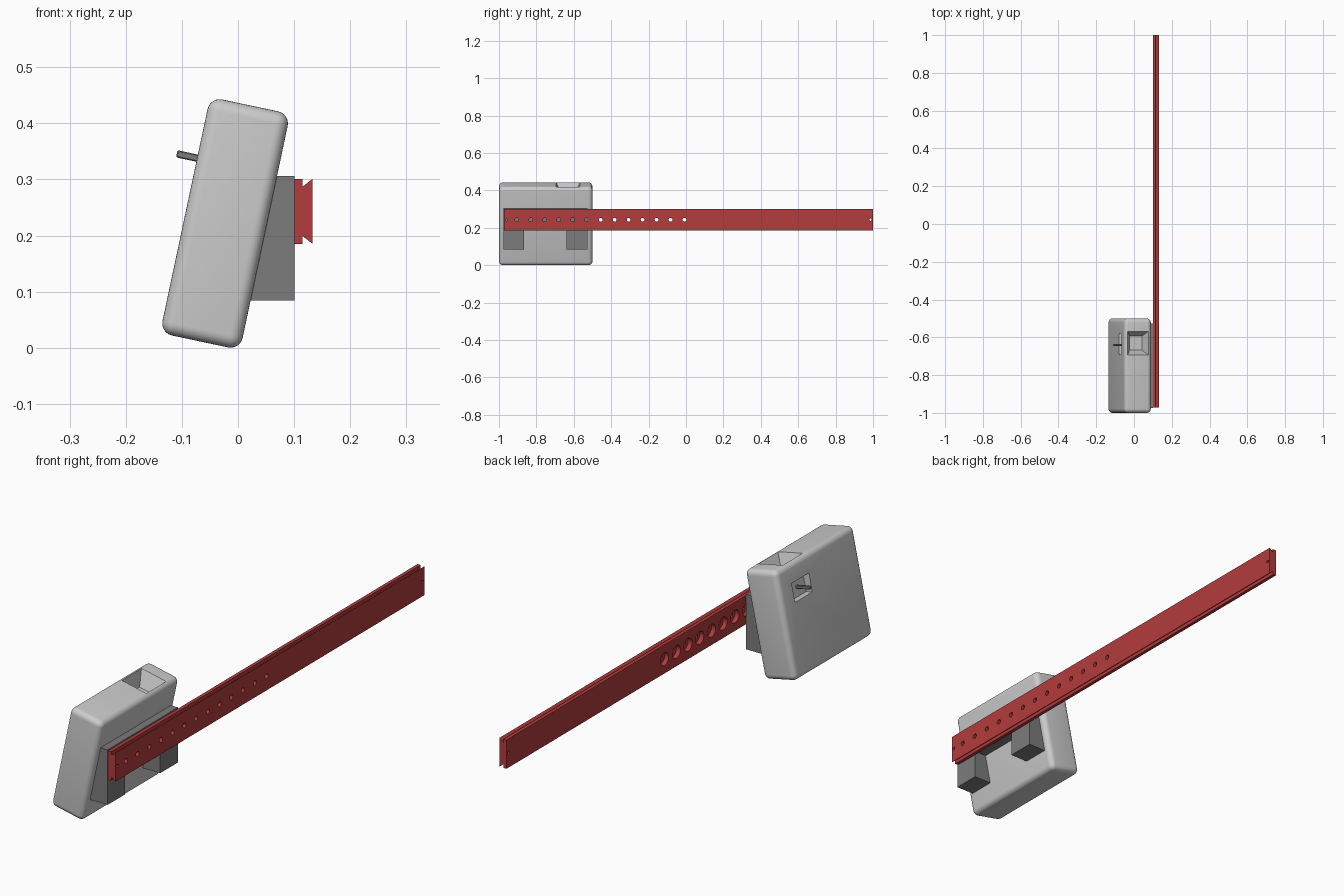
import bpy, bmesh, math
from mathutils import Matrix, Vector

if "Cube" in bpy.data.objects:
    bpy.data.objects.remove(bpy.data.objects["Cube"])

TILT = Matrix.Translation((-0.023, -0.75, 0.2215)) @ Matrix.Rotation(math.radians(12), 4, 'Y')


def material(name, rgb):
    m = bpy.data.materials.new(name)
    m.diffuse_color = (*rgb, 1)
    m.use_nodes = True
    m.node_tree.nodes["Principled BSDF"].inputs["Base Color"].default_value = m.diffuse_color
    return m


def finish(name, bm, mat=None, matrix=None):
    if matrix:
        bm.transform(matrix)
    bmesh.ops.recalc_face_normals(bm, faces=bm.faces)
    me = bpy.data.meshes.new(name)
    bm.to_mesh(me)
    bm.free()
    ob = bpy.data.objects.new(name, me)
    bpy.context.collection.objects.link(ob)
    if mat:
        me.materials.append(mat)
    return ob


def add_box(bm, lo, hi):
    lo, hi = Vector(lo), Vector(hi)
    m = Matrix.Translation((lo + hi) / 2) @ Matrix.Diagonal((*(hi - lo), 1))
    bmesh.ops.create_cube(bm, size=1, matrix=m)


def add_prism(bm, profile, y0, y1):
    """Extrude an x/z profile along y."""
    f = bm.faces.new([bm.verts.new((x, y0, z)) for x, z in profile])
    ext = bmesh.ops.extrude_face_region(bm, geom=[f])
    vs = [g for g in ext['geom'] if isinstance(g, bmesh.types.BMVert)]
    bmesh.ops.translate(bm, verts=vs, vec=(0, y1 - y0, 0))


def add_hole(bm, y, r, x0, x1):
    m = Matrix.Translation(((x0 + x1) / 2, y, 0.243)) @ Matrix.Rotation(math.pi / 2, 4, 'Y')
    bmesh.ops.create_cone(bm, cap_ends=True, segments=24, radius1=r, radius2=r,
                          depth=x1 - x0, matrix=m)


def activate(ob):
    bpy.ops.object.select_all(action='DESELECT')
    ob.select_set(True)
    bpy.context.view_layer.objects.active = ob


def cut(ob, cutter):
    activate(ob)
    mod = ob.modifiers.new("cut", 'BOOLEAN')
    mod.operation, mod.solver, mod.object = 'DIFFERENCE', 'EXACT', cutter
    bpy.ops.object.modifier_apply(modifier=mod.name)
    bpy.data.objects.remove(cutter)


red = material("red_rail", (0.45, 0.045, 0.045))
dark = material("dark_grey", (0.2, 0.2, 0.2))

# Tilted rounded housing
bm = bmesh.new()
add_box(bm, (-0.073, -0.25, -0.215), (0.073, 0.25, 0.215))
bmesh.ops.bevel(bm, geom=bm.edges[:], offset=0.022, segments=6, profile=0.5, affect='EDGES')
body = finish("housing", bm, matrix=TILT)

# Funnel pocket in the top of the housing
bm = bmesh.new()
add_box(bm, (-0.057, 0.055, 0.155), (0.057, 0.183, 0.217))
for v in bm.verts:
    if v.co.z < 0.2:
        v.co.x *= 0.58
        v.co.y = 0.119 + (v.co.y - 0.119) * 0.58
cut(body, finish("funnel_cutter", bm, matrix=TILT))

# Lever slot in the left face
bm = bmesh.new()
add_box(bm, (-0.1, 0.06, 0.066), (-0.045, 0.17, 0.14))
cut(body, finish("slot_cutter", bm, matrix=TILT))
activate(body)
bpy.ops.object.shade_smooth_by_angle(angle=math.radians(30))

# Lever
bm = bmesh.new()
add_box(bm, (-0.11, 0.104, 0.097), (-0.04, 0.115, 0.11))
bmesh.ops.bevel(bm, geom=bm.edges[:], offset=0.002, segments=1, affect='EDGES')
finish("lever", bm, dark, TILT)


# Wedge bracket: two legs and a bridge resting on the sloped housing face
def slope_x(z):
    return 0.0474 + (z - 0.206) * math.tan(math.radians(12))


def wedge(z0, z1):
    return [(slope_x(z0), z0), (0.101, z0), (0.101, z1), (slope_x(z1), z1)]


for name, z0, y0, y1 in (("bracket_front_leg", 0.084, -0.975, -0.865),
                         ("bracket_bridge", 0.2, -0.865, -0.64),
                         ("bracket_rear_leg", 0.084, -0.64, -0.527)):
    bm = bmesh.new()
    add_prism(bm, wedge(z0, 0.306), y0, y1)
    finish(name, bm, dark)

# Long rail with dovetail grooves
bm = bmesh.new()
add_prism(bm, [(0.101, 0.185), (0.115, 0.185), (0.115, 0.199), (0.133, 0.185),
               (0.133, 0.301), (0.115, 0.287), (0.115, 0.301), (0.101, 0.301)], -0.972, 1.0)
rail = finish("rail", bm, red)

# Counterbored row of holes plus small end holes
ys = [-0.008 - 0.0747 * i for i in range(13)]
bm = bmesh.new()
for y in ys:
    add_hole(bm, y, 0.026, 0.09, 0.119)
cut(rail, finish("counterbore_cutter", bm))
bm = bmesh.new()
for y in ys:
    add_hole(bm, y, 0.01, 0.095, 0.14)
for y in (-0.96, 0.987):
    add_hole(bm, y, 0.006, 0.095, 0.14)
cut(rail, finish("hole_cutter", bm))
activate(rail)
bpy.ops.object.shade_smooth_by_angle(angle=math.radians(30))
